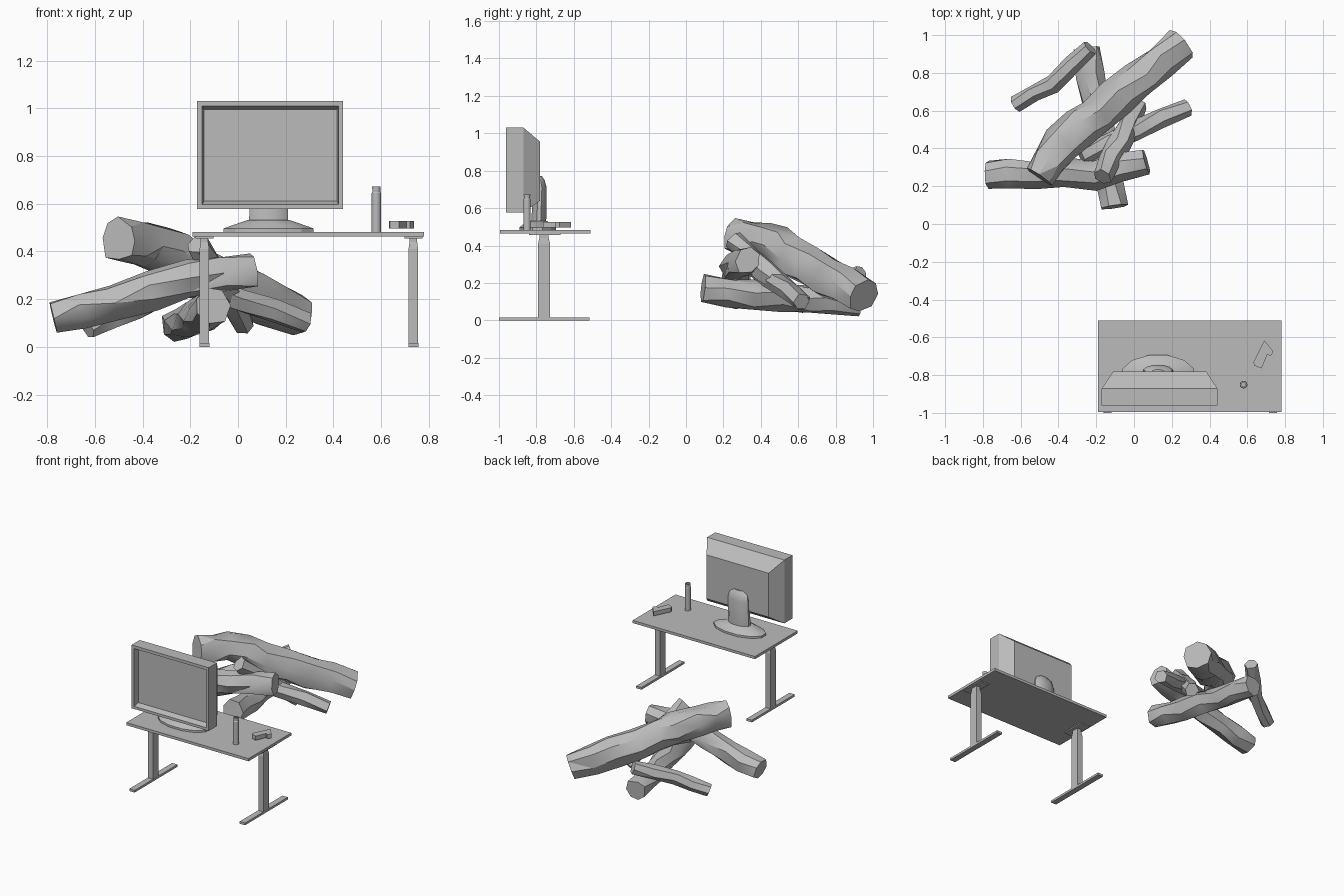
import bpy, bmesh, math, random
from mathutils import Vector

cube = bpy.data.objects.get("Cube")
if cube:
    bpy.data.objects.remove(cube, do_unlink=True)

random.seed(4)
grey = bpy.data.materials.new("plain grey")
grey.use_nodes = True
grey.diffuse_color = (0.5, 0.5, 0.5, 1)
grey.node_tree.nodes["Principled BSDF"].inputs["Base Color"].default_value = (0.5, 0.5, 0.5, 1)


def finish(name, bm, smooth=None):
    bmesh.ops.recalc_face_normals(bm, faces=bm.faces)
    mesh = bpy.data.meshes.new(name)
    bm.to_mesh(mesh)
    bm.free()
    mesh.materials.append(grey)
    ob = bpy.data.objects.new(name, mesh)
    bpy.context.collection.objects.link(ob)
    if smooth:
        bpy.ops.object.select_all(action='DESELECT')
        bpy.context.view_layer.objects.active = ob
        ob.select_set(True)
        bpy.ops.object.shade_smooth_by_angle(angle=math.radians(smooth))
    return ob


def loft(name, rings, smooth=None):
    """Skin a list of equal-length point rings and cap both ends."""
    bm = bmesh.new()
    vs = [[bm.verts.new(p) for p in ring] for ring in rings]
    n = len(vs[0])
    for a, b in zip(vs, vs[1:]):
        for i in range(n):
            j = (i + 1) % n
            bm.faces.new((a[i], a[j], b[j], b[i]))
    bm.faces.new(vs[0])
    bm.faces.new(vs[-1])
    return finish(name, bm, smooth)


def rect(x0, x1, y0, y1, z):
    return [(x0, y0, z), (x1, y0, z), (x1, y1, z), (x0, y1, z)]


def upright(x0, x1, z0, z1, y):
    return [(x0, y, z0), (x1, y, z0), (x1, y, z1), (x0, y, z1)]


def ellipse(cx, cy, rx, ry, z, n):
    return [(cx + rx * math.cos(math.tau * (i + 0.5) / n),
             cy + ry * math.sin(math.tau * (i + 0.5) / n), z) for i in range(n)]


def box(name, x0, x1, y0, y1, z0, z1):
    return loft(name, [rect(x0, x1, y0, y1, z0), rect(x0, x1, y0, y1, z1)])


# Desk: top, two columns with brackets and long feet
box("desk_top", -0.19, 0.78, -0.995, -0.51, 0.463, 0.482)
for side, x in (("right", -0.141), ("left", 0.735)):
    box(side + "_foot", x - 0.021, x + 0.021, -1.0, -0.515, 0, 0.016)
    loft(side + "_leg", [rect(x - w, x + w, -0.759 - d, -0.759 + d, z)
                         for z, w, d in ((0.015, 0.02, 0.032), (0.41, 0.02, 0.032),
                                         (0.44, 0.016, 0.025), (0.464, 0.016, 0.025))])
    box(side + "_bracket", x - 0.038, x + 0.038, -0.84, -0.67, 0.455, 0.464)

# Monitor: recessed screen, deep casing and tapered back
loft("monitor", [
    upright(-0.142, 0.414, 0.611, 0.994, -0.925),
    upright(-0.15, 0.422, 0.596, 1.01, -0.962),
    upright(-0.171, 0.441, 0.577, 1.031, -0.962),
    upright(-0.171, 0.441, 0.577, 1.031, -0.87),
    upright(-0.11, 0.383, 0.64, 0.955, -0.78)])

# Monitor stand
loft("stand_base", [ellipse(0.128, -0.793, rx, ry, z, 12) for rx, ry, z in
                    ((0.196, 0.102, 0.482), (0.196, 0.102, 0.496),
                     (0.15, 0.082, 0.512), (0.09, 0.05, 0.532))], 25)
loft("stand_neck", [ellipse(0.128, y, rx, ry, z, 12) for y, rx, ry, z in
                    ((-0.788, 0.084, 0.042, 0.52), (-0.78, 0.082, 0.036, 0.71),
                     (-0.785, 0.072, 0.03, 0.75), (-0.79, 0.04, 0.02, 0.772))], 40)

# Slim bottle with a hollow cap
loft("bottle", [ellipse(0.58, -0.85, r, r, z, 16) for r, z in
                ((0.02, 0.482), (0.02, 0.645), (0.017, 0.65), (0.018, 0.672),
                 (0.011, 0.672), (0.011, 0.655))], 30)

# Small gadget lying on the desk
outline = [(0.632, -0.733), (0.69, -0.616), (0.738, -0.675), (0.722, -0.70),
           (0.706, -0.69), (0.675, -0.765), (0.637, -0.75)]
loft("desk_gadget", [[(x, y, z) for x, y in outline] for z in (0.497, 0.527)])


def log(name, path, sides=7, rough=0.13):
    """Faceted branch through (x, y, z, radius) stations with knobbly sides."""
    stations = []
    for a, b in zip(path, path[1:]):
        stations.append(Vector(a))
        stations.append((Vector(a) + Vector(b)) / 2)
    stations.append(Vector(path[-1]))
    rings, last = [], len(stations) - 1
    for k, s in enumerate(stations):
        t = (stations[min(k + 1, last)] - stations[max(k - 1, 0)]).xyz.normalized()
        u = t.cross(Vector((0, 0, 1))).normalized()
        v = u.cross(t)
        ring = []
        for i in range(sides):
            a = math.tau * (i + 0.25 * (k % 2)) / sides + random.uniform(-0.12, 0.12)
            r = s.w * (1.03 + random.uniform(-rough, rough))
            ring.append(s.xyz + (u * math.cos(a) + v * math.sin(a)) * r
                        + t * random.uniform(-0.2, 0.2) * s.w * (0 < k < last))
        rings.append(ring)
    ob = loft(name, rings)
    # Split the sides into facets
    bm = bmesh.new()
    bm.from_mesh(ob.data)
    bmesh.ops.triangulate(bm, faces=[f for f in bm.faces if len(f.verts) == 4])
    bm.to_mesh(ob.data)
    bm.free()
    bpy.ops.object.select_all(action='DESELECT')
    bpy.context.view_layer.objects.active = ob
    ob.select_set(True)
    bpy.ops.object.shade_smooth_by_angle(angle=math.radians(28))


# Log pile
log("large_top_log", [(-0.50, 0.25, 0.45, 0.088), (-0.38, 0.43, 0.43, 0.098),
                      (-0.19, 0.58, 0.34, 0.105), (0.03, 0.765, 0.23, 0.098),
                      (0.25, 0.95, 0.13, 0.088)], 8)
log("front_log", [(-0.775, 0.262, 0.125, 0.072), (-0.525, 0.27, 0.185, 0.076),
                  (-0.21, 0.26, 0.285, 0.078), (0.065, 0.33, 0.32, 0.072)])
log("lower_log", [(-0.11, 0.09, 0.17, 0.075), (-0.15, 0.35, 0.14, 0.075),
                  (-0.21, 0.65, 0.11, 0.07), (-0.25, 0.93, 0.09, 0.07)])
log("leaning_branch", [(-0.17, 0.25, 0.43, 0.05), (-0.08, 0.42, 0.27, 0.062),
                       (0.03, 0.63, 0.09, 0.045)], 6)
log("right_branch", [(-0.28, 0.36, 0.28, 0.045), (0, 0.49, 0.2, 0.05),
                     (0.285, 0.62, 0.1, 0.047)], 6)
log("back_branch", [(-0.63, 0.635, 0.075, 0.042), (-0.43, 0.745, 0.16, 0.05),
                    (-0.235, 0.935, 0.25, 0.045)], 6)
